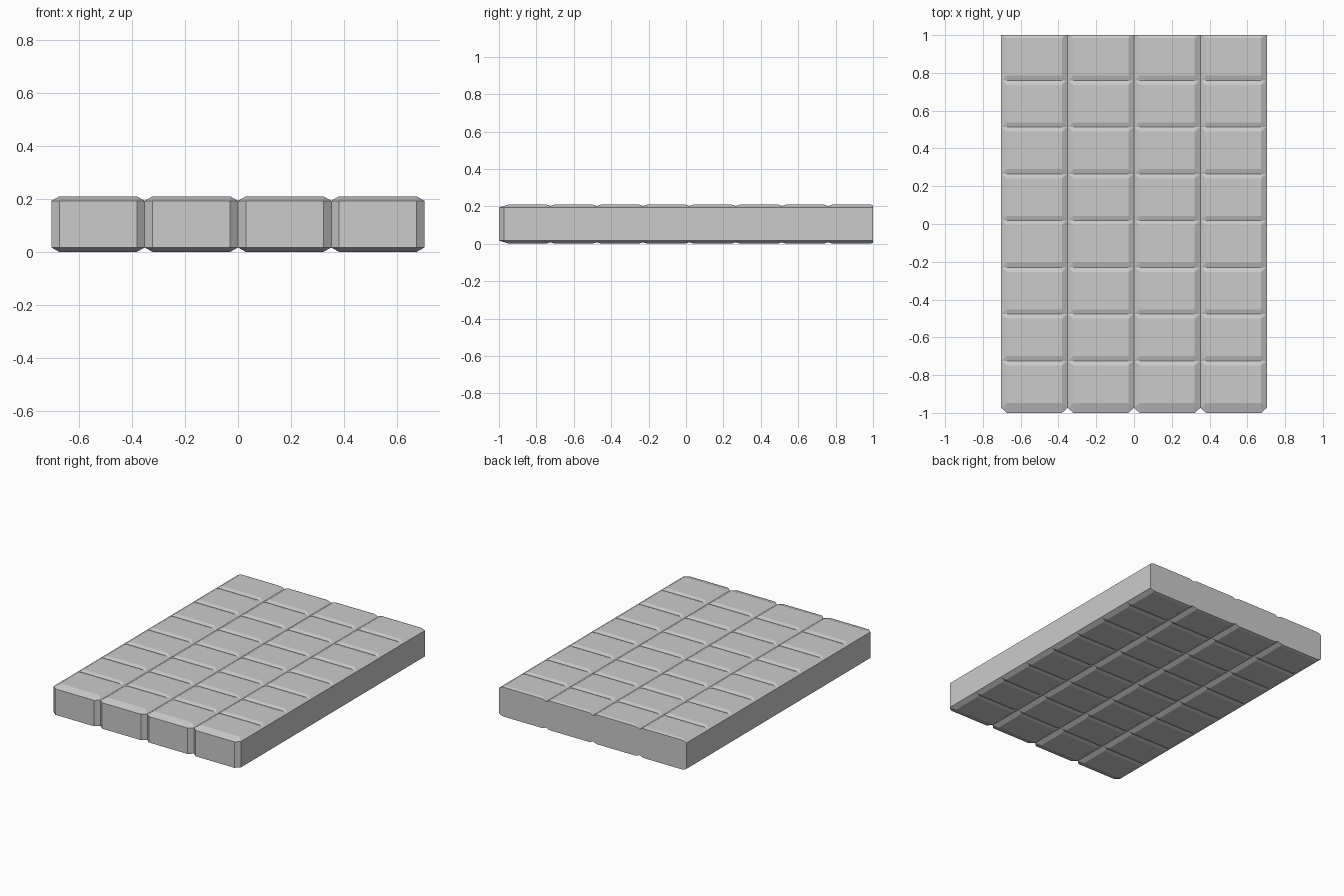
import bpy, bmesh
from itertools import product

if "Cube" in bpy.data.objects:
    bpy.data.objects.remove(bpy.data.objects["Cube"])

COLS, ROWS = 4, 8
PITCH_X, PITCH_Y = 0.3515, 0.2475
LENGTH, HEIGHT = 0.304, 0.21          # blocks overlap along y
CX, CY_SIDE, CY_TOP, CZ = 0.03, 0.027, 0.053, 0.017   # chamfer sizes


def chamfered_block(name, x, y):
    """Box with flat chamfers on every edge, made as a convex hull."""
    hx, hy, hz = PITCH_X / 2, LENGTH / 2, HEIGHT / 2
    bm = bmesh.new()
    for sx, sy, sz in product((-1, 1), repeat=3):
        for px, py, pz in ((hx, hy - CY_SIDE, hz - CZ),
                           (hx - CX, hy, hz - CZ),
                           (hx - CX, hy - CY_TOP, hz)):
            bm.verts.new((x + sx * px, y + sy * py, hz + sz * pz))
    bmesh.ops.convex_hull(bm, input=bm.verts[:])
    bmesh.ops.dissolve_limit(bm, angle_limit=0.01, verts=bm.verts[:], edges=bm.edges[:])
    # trim the last row flat at the back
    if y + hy > 1.0:
        cut = bmesh.ops.bisect_plane(bm, geom=bm.verts[:] + bm.edges[:] + bm.faces[:],
                                     plane_co=(0, 1, 0), plane_no=(0, 1, 0), clear_outer=True)
        rim = [e for e in cut["geom_cut"] if isinstance(e, bmesh.types.BMEdge)]
        bmesh.ops.contextual_create(bm, geom=rim)
    bmesh.ops.recalc_face_normals(bm, faces=bm.faces[:])
    mesh = bpy.data.meshes.new(name)
    bm.to_mesh(mesh)
    bm.free()
    bpy.context.collection.objects.link(bpy.data.objects.new(name, mesh))


# grid of blocks, front row to back row
for row in range(ROWS):
    for col in range(COLS):
        chamfered_block(f"block_row{row + 1}_col{col + 1}",
                        (col - (COLS - 1) / 2) * PITCH_X,
                        -1 + LENGTH / 2 + row * PITCH_Y)
